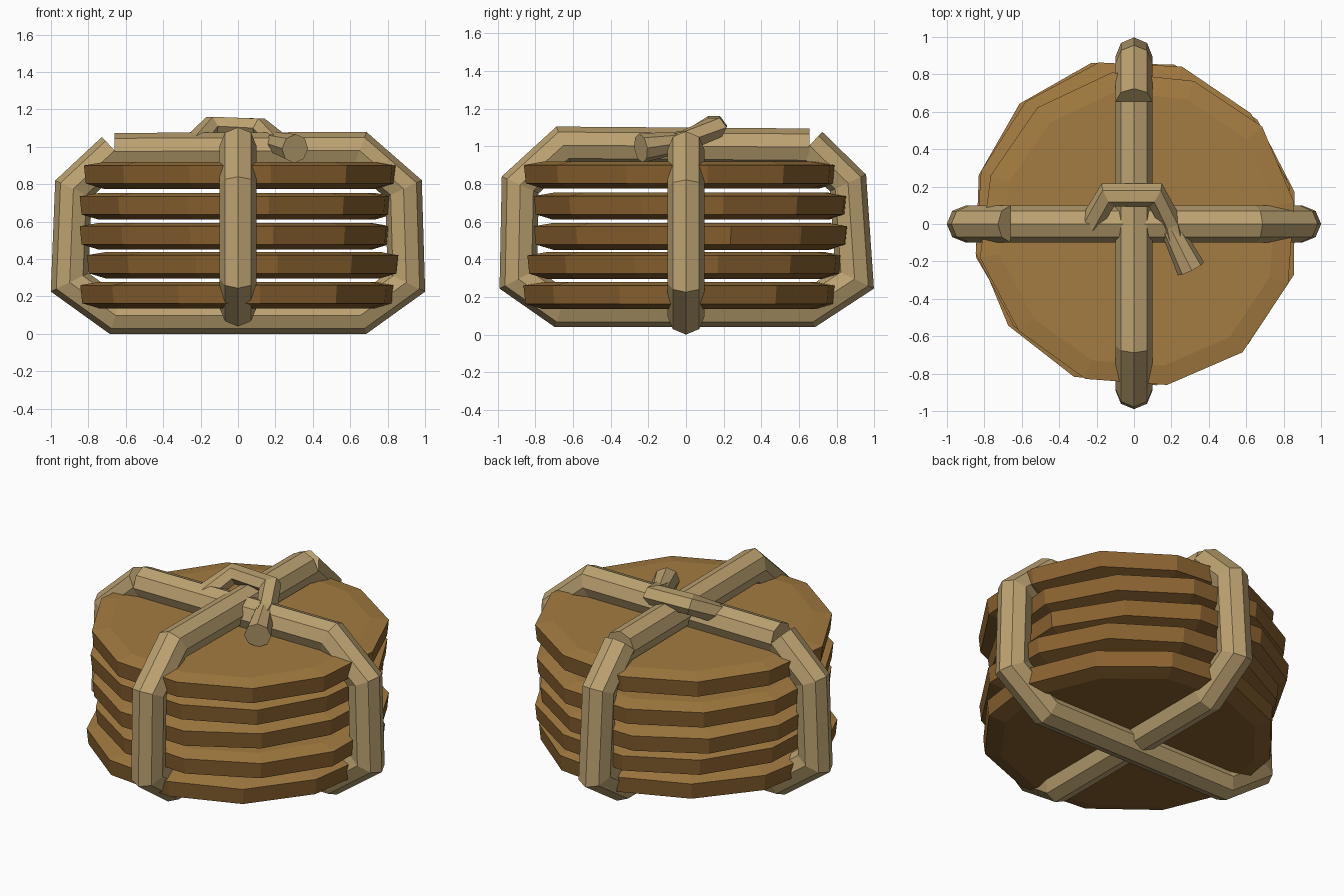
import bpy, bmesh, math, random
from mathutils import Vector

random.seed(4)
cube = bpy.data.objects.get("Cube")
if cube:
    bpy.data.objects.remove(cube, do_unlink=True)


def material(name, rgb):
    m = bpy.data.materials.new(name)
    m.use_nodes = True
    m.diffuse_color = (*rgb, 1)
    bsdf = next(n for n in m.node_tree.nodes if n.type == 'BSDF_PRINCIPLED')
    bsdf.inputs["Base Color"].default_value = (*rgb, 1)
    return m


ROPE = material("rope tan", (0.50, 0.36, 0.165))
GOLD = material("baked gold", (0.37, 0.20, 0.053))
BROWN = material("baked brown", (0.25, 0.12, 0.029))


def loft(name, rings, mats, rule=None):
    """Skin a list of closed rings and cap both ends."""
    bm = bmesh.new()
    rows = [[bm.verts.new(p) for p in ring] for ring in rings]
    n = len(rows[0])
    for a, b in zip(rows, rows[1:]):
        for i in range(n):
            j = (i + 1) % n
            bm.faces.new((a[i], a[j], b[j], b[i]))
    bm.faces.new(rows[0][::-1])
    bm.faces.new(rows[-1])
    bmesh.ops.recalc_face_normals(bm, faces=bm.faces)
    if rule:
        for f in bm.faces:
            f.material_index = rule(f)
    mesh = bpy.data.meshes.new(name)
    bm.to_mesh(mesh)
    bm.free()
    for m in mats:
        mesh.materials.append(m)
    obj = bpy.data.objects.new(name, mesh)
    bpy.context.collection.objects.link(obj)
    return obj


def rope(name, path, radii, ref, sides=8):
    """Sweep a regular section along a path with mitred bends."""
    pts = [Vector(p) for p in path]
    ref = Vector(ref)
    rings = []
    for k, p in enumerate(pts):
        t_in = (p - pts[max(k - 1, 0)]).normalized()
        t_out = (pts[min(k + 1, len(pts) - 1)] - p).normalized()
        t = (t_in + t_out).normalized()
        bend = max(t.dot(t_out if t_out.length else t_in), 0.6)
        across = ref.cross(t).normalized()
        up = t.cross(across)
        ring = []
        for i in range(sides):
            a = math.tau * i / sides
            ring.append(p + radii[k] * (across * math.cos(a) / bend + up * math.sin(a)))
        rings.append(ring)
    return loft(name, rings, [ROPE])


# Stack of baked rounds: centre x, centre y, base z, turn in degrees
ROUNDS = [(0.015, -0.025, 0.135, 7), (0.035, -0.005, 0.295, 12),
          (-0.02, 0.03, 0.45, 14), (-0.01, 0.02, 0.61, 12), (0.03, -0.03, 0.775, 10)]
PROFILE = [(0.745, 0), (0.84, 0.028), (0.85, 0.125), (0.745, 0.143)]
SIDES = 12
for k, (cx, cy, z0, turn) in enumerate(ROUNDS):
    wobble = [random.uniform(0.985, 1.02) for _ in range(SIDES)]
    rings = []
    for r, z in PROFILE:
        ring = []
        for i in range(SIDES):
            a = math.radians(turn) + math.tau * i / SIDES
            ring.append((cx + r * wobble[i] * math.cos(a),
                         cy + r * wobble[i] * math.sin(a), z0 + z))
        rings.append(ring)
    loft(f"baked_round_{k + 1}", rings, [BROWN, GOLD],
         lambda f: 1 if f.normal.z > 0.4 else 0)

# Two ropes wrapped around the stack, each with its ends meeting at a corner
R = 0.099
side_loop = [(-0.66, 0.98), (-0.88, 0.775), (-0.9, 0.275), (-0.655, R), (0.655, R),
             (0.9, 0.275), (0.885, 0.775), (0.65, 0.98), (-0.66, 0.975)]
front_loop = [(0.655, 1.005), (0.86, 0.805), (0.895, 0.295), (0.655, 0.138), (-0.665, 0.138),
              (-0.89, 0.295), (-0.88, 0.795), (-0.65, 1.005), (0.655, 0.995)]
rope("side_to_side_rope", [(x, 0, z) for x, z in side_loop], [R] * 9, (0, 1, 0))
rope("front_to_back_rope", [(0, y, z) for y, z in front_loop], [R] * 9, (1, 0, 0))

# Knot on top: a small arch, then a flared loose end
rope("knot_arch", [(-0.24, -0.01, 1.01), (-0.14, 0.155, 1.11), (0.115, 0.155, 1.1),
                   (0.2, 0.0, 1.03), (0.22, -0.08, 1.01)], [0.06] * 5, (0, 0, 1), 6)
rope("knot_loose_end", [(0.2, -0.03, 1.02), (0.305, -0.24, 0.99)],
     [0.058, 0.078], (0, 0, 1))
